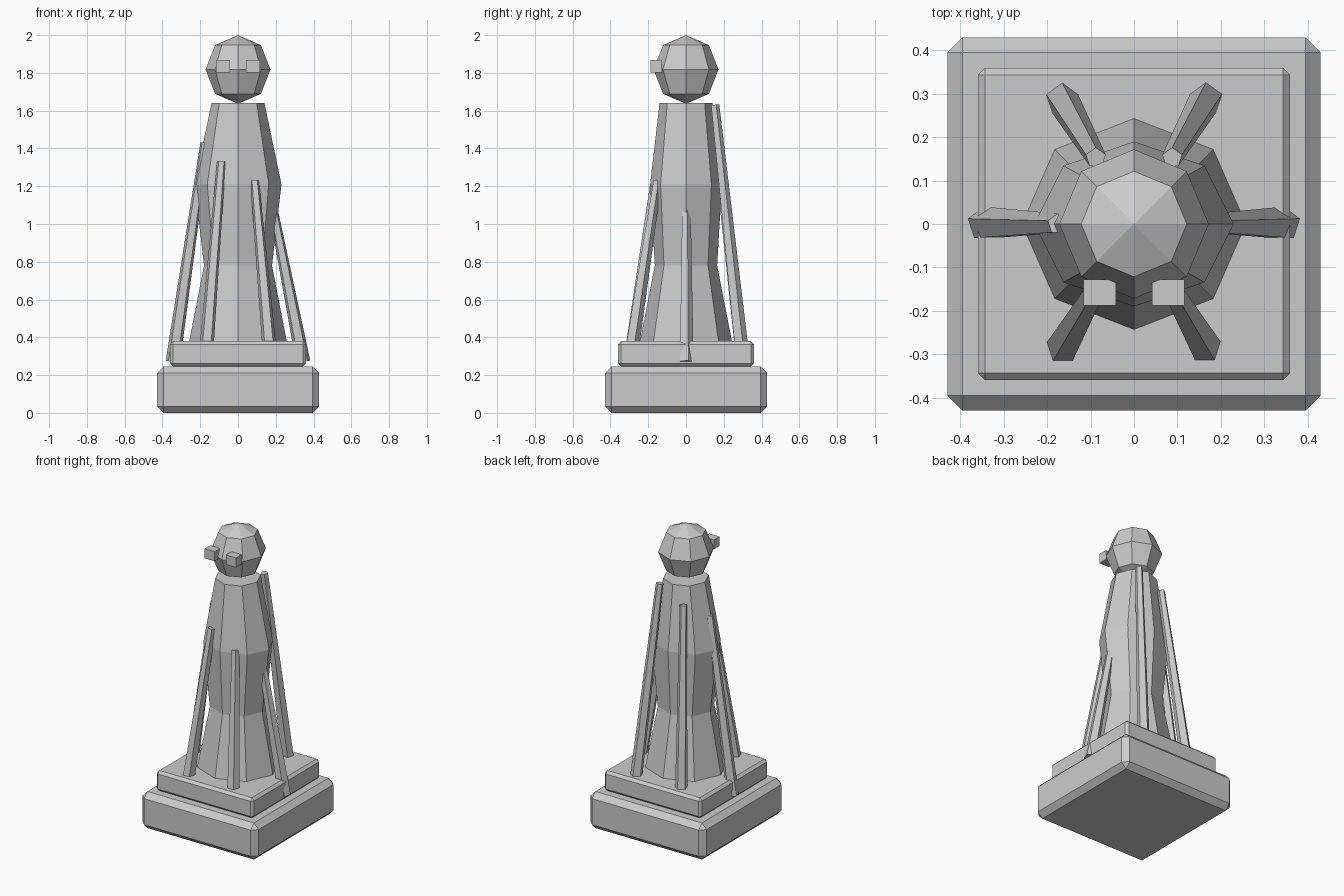
import bpy, bmesh, math
from mathutils import Vector, Matrix

if "Cube" in bpy.data.objects:
    bpy.data.objects.remove(bpy.data.objects["Cube"])


def finish(bm, name):
    bmesh.ops.recalc_face_normals(bm, faces=bm.faces)
    me = bpy.data.meshes.new(name)
    bm.to_mesh(me)
    bm.free()
    ob = bpy.data.objects.new(name, me)
    bpy.context.collection.objects.link(ob)
    return ob


def box(name, centre, size, bevel=0):
    bm = bmesh.new()
    bmesh.ops.create_cube(bm, size=1, matrix=Matrix.Translation(centre) @ Matrix.Diagonal((*size, 1)))
    if bevel:
        bmesh.ops.bevel(bm, geom=bm.edges[:], offset=bevel, segments=1, affect='EDGES')
    return finish(bm, name)


def loft(name, rings, sides):
    """Stack of elliptical rings (z, radius x, radius y), capped at both ends."""
    bm = bmesh.new()
    loops = []
    for z, rx, ry in rings:
        loops.append([bm.verts.new((rx * math.cos(a), ry * math.sin(a), z))
                      for a in (2 * math.pi * i / sides for i in range(sides))])
    for lo, hi in zip(loops, loops[1:]):
        for i in range(sides):
            j = (i + 1) % sides
            bm.faces.new((lo[i], lo[j], hi[j], hi[i]))
    bm.faces.new(loops[0])
    bm.faces.new(loops[-1])
    return finish(bm, name)


def rod(name, start, end, r1, r2, sides=5):
    """Tapered bar between two points, one corner facing the back."""
    d = end - start
    bm = bmesh.new()
    rot = Vector((0, 0, 1)).rotation_difference(d).to_matrix().to_4x4()
    spin = Matrix.Identity(4)
    bmesh.ops.create_cone(bm, cap_ends=True, segments=sides, radius1=r1, radius2=r2, depth=d.length)
    top = max(bm.verts, key=lambda v: v.co.y if v.co.z < 0 else -9)
    spin = Matrix.Rotation(math.pi / 2 - math.atan2(top.co.y, top.co.x), 4, 'Z')
    bm.transform(Matrix.Translation((start + end) / 2) @ rot @ spin)
    return finish(bm, name)


# Stepped plinth
box("lower_plinth", (0, 0, 0.1225), (0.86, 0.86, 0.245), 0.035)
box("upper_plinth", (0, 0, 0.3125), (0.72, 0.72, 0.135), 0.017)

# Robed body
loft("body", [(0.37, 0.26, 0.245), (0.78, 0.18, 0.165),
              (1.21, 0.23, 0.19), (1.64, 0.14, 0.14)], 8)

# Head
bm = bmesh.new()
bmesh.ops.create_uvsphere(bm, u_segments=8, v_segments=4, radius=1,
                          matrix=Matrix.Translation((0, 0, 1.818)) @ Matrix.Diagonal((0.172, 0.172, 0.182, 1)))
finish(bm, "head")

# Eyes
for side, sx in (("left", -1), ("right", 1)):
    box("eye_" + side, (sx * 0.079, -0.158, 1.835), (0.075, 0.06, 0.064))

# Leaning rods, rising in a spiral around the body
for i in range(6):
    a = -i * math.pi / 3
    out = Vector((math.cos(a), math.sin(a), 0))
    rod(f"leaning_rod_{i + 1}", out * 0.345 + Vector((0, 0, 0.27)),
        out * 0.176 + Vector((0, 0, 1.13 + 0.1 * i)), 0.04, 0.024)
